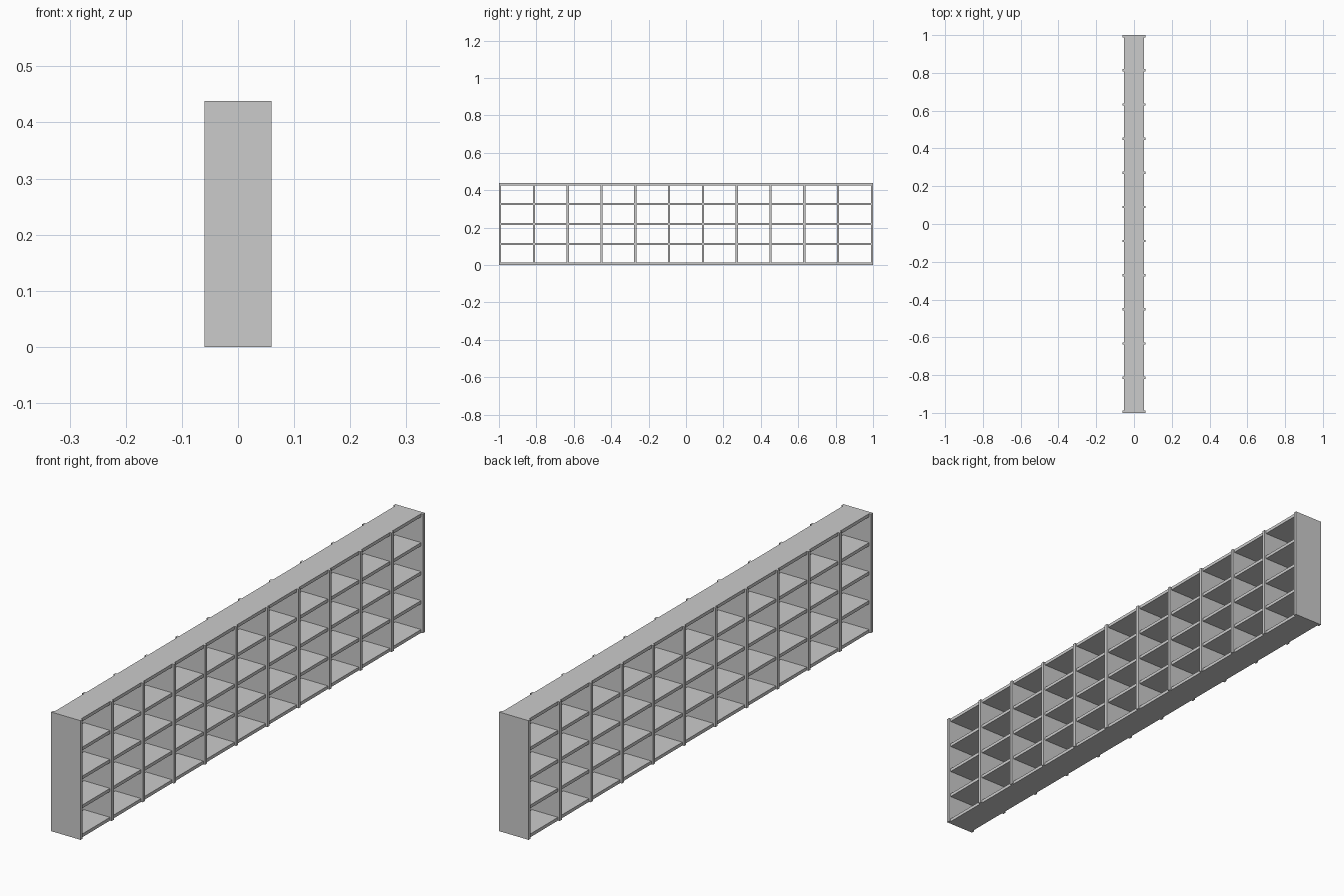
import bpy

if "Cube" in bpy.data.objects:
    bpy.data.objects.remove(bpy.data.objects["Cube"])

LENGTH, HEIGHT = 2.0, 0.438
THICK = 0.012
PANEL_DEPTH, SHELF_DEPTH = 0.12, 0.106
BAYS, ROWS = 11, 4
BAY_PITCH = (LENGTH - THICK) / BAYS
ROW_PITCH = (HEIGHT - THICK) / ROWS


def box(name, size, location):
    bpy.ops.mesh.primitive_cube_add(size=1, location=location)
    obj = bpy.context.object
    obj.name = name
    obj.scale = size
    bpy.ops.object.transform_apply(location=False, rotation=False, scale=True)
    return obj


# Upright panels, slightly deeper than the shelves
for i in range(BAYS + 1):
    y = -LENGTH / 2 + THICK / 2 + i * BAY_PITCH
    name = "end_panel" if i in (0, BAYS) else "divider"
    box(name, (PANEL_DEPTH, THICK, HEIGHT), (0, y, HEIGHT / 2))

# Shelf boards fitted between neighbouring uprights, open front and back
for row in range(ROWS + 1):
    z = THICK / 2 + row * ROW_PITCH
    name = {0: "bottom_board", ROWS: "top_board"}.get(row, "shelf")
    for bay in range(BAYS):
        y = -LENGTH / 2 + THICK / 2 + (bay + 0.5) * BAY_PITCH
        box(name, (SHELF_DEPTH, BAY_PITCH - THICK, THICK), (0, y, z))
